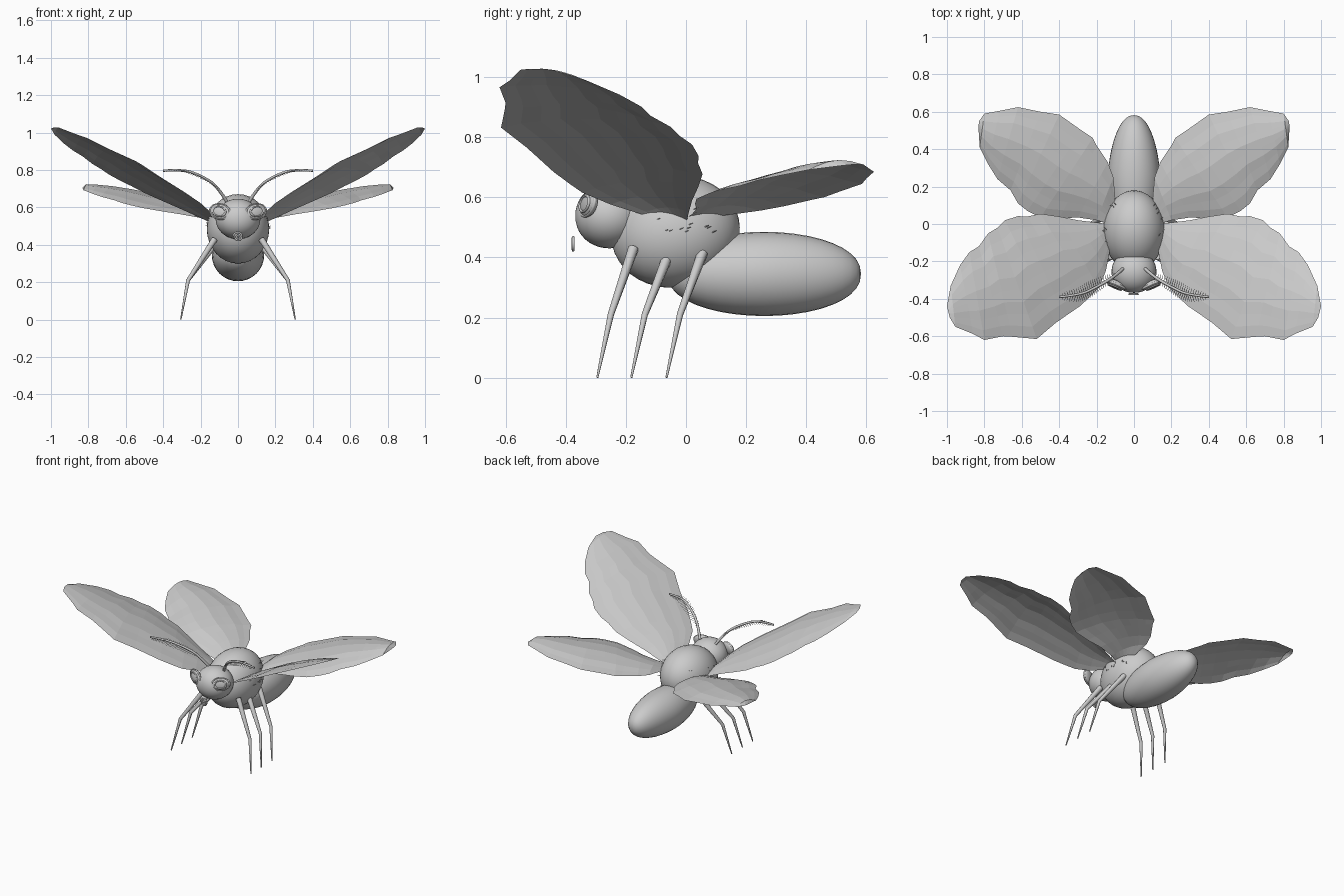
import bpy, math, random
from mathutils import Vector

random.seed(4)
cube = bpy.data.objects.get("Cube")
if cube:
    bpy.data.objects.remove(cube)

grey = bpy.data.materials.new("plain_grey")
grey.use_nodes = True
grey.diffuse_color = (0.6, 0.6, 0.6, 1)
grey.node_tree.nodes["Principled BSDF"].inputs["Base Color"].default_value = (0.6, 0.6, 0.6, 1)


def finish(obj, name, smooth=True):
    obj.name = name
    obj.data.materials.append(grey)
    if smooth:
        for p in obj.data.polygons:
            p.use_smooth = True
    return obj


def ellipsoid(name, centre, radii, tilt=0, blunt=1, narrow=0):
    bpy.ops.mesh.primitive_uv_sphere_add(segments=32, ring_count=20)
    obj = bpy.context.object
    # poles lie along y; blunt below one fills out the ends, narrow slims the rear
    for v in obj.data.vertices:
        x, y, z = v.co
        r = math.hypot(x, y)
        k = r ** (blunt - 1) if r > 1e-4 else 1
        v.co = (x * k * radii[0] * (1 - narrow * max(z, 0)), z * radii[1], -y * k * radii[2])
    obj.location = centre
    obj.rotation_euler.x = tilt
    return finish(obj, name)


def tubes(name, paths, radius, taper=(1, 1), sides=2, kind='POLY'):
    curve = bpy.data.curves.new(name, 'CURVE')
    curve.dimensions = '3D'
    curve.bevel_depth = radius
    curve.bevel_resolution = sides
    curve.use_fill_caps = True
    for path in paths:
        s = curve.splines.new(kind)
        s.points.add(len(path) - 1)
        for i, p in enumerate(path):
            f = i / (len(path) - 1)
            s.points[i].co = (*p, 1)
            s.points[i].radius = taper[0] + (taper[1] - taper[0]) * f
        if kind == 'NURBS':
            s.order_u = 3
            s.use_endpoint_u = True
    obj = bpy.data.objects.new(name, curve)
    bpy.context.collection.objects.link(obj)
    bpy.ops.object.select_all(action='DESELECT')
    obj.select_set(True)
    bpy.context.view_layer.objects.active = obj
    bpy.ops.object.convert(target='MESH')
    return finish(bpy.context.object, name)


def wing(name, side, front, back, height, bow, columns=9):
    # faintly pleated sheet spanned between the front and back edges
    verts, faces = [], []
    rows = len(front)
    for i, (a, b) in enumerate(zip(front, back)):
        for j in range(columns + 1):
            u, t = j / columns, i / (rows - 1)
            p = Vector(a).lerp(Vector(b), u)
            dome = math.sin(math.pi * u) * math.sin(math.pi * t) ** 0.6
            pleat = 0.003 * (j % 2) * math.sin(math.pi * t)
            verts.append((side * p.x, p.y, height(p.x, p.y) + bow * dome + pleat))
    n = columns + 1
    for i in range(rows - 1):
        for j in range(columns):
            f = [i * n + j, (i + 1) * n + j, (i + 1) * n + j + 1, i * n + j + 1]
            faces.append(f if side > 0 else f[::-1])
    mesh = bpy.data.meshes.new(name)
    mesh.from_pydata(verts, [], faces)
    obj = bpy.data.objects.new(name, mesh)
    bpy.context.collection.objects.link(obj)
    return finish(obj, name, smooth=False)


# Body
ellipsoid("thorax", (0, -0.035, 0.485), (0.167, 0.215, 0.185), tilt=0.2)
ellipsoid("abdomen", (0, 0.26, 0.345), (0.14, 0.322, 0.14), blunt=0.9, narrow=0.12)
ellipsoid("head", (0, -0.255, 0.538), (0.12, 0.113, 0.108), blunt=0.93)

# Coiled mouth tube
coil = []
for i in range(50):
    a, r = i * 0.32, 0.003 + 0.023 * i / 49
    coil.append((r * math.cos(a), -0.375, 0.443 + r * math.sin(a)))
tubes("coiled_tongue", [coil], 0.005)

# Wing outlines, root to tip
fore_front = [(.12, -.04), (.13, -.15), (.15, -.25), (.19, -.345), (.23, -.385), (.29, -.44), (.37, -.495),
              (.42, -.53), (.52, -.615), (.65, -.603), (.7, -.6), (.8, -.62), (.86, -.588), (.955, -.55),
              (.985, -.5)]
fore_back = [(.13, 0), (.22, .01), (.3, .02), (.4, .04), (.5, .055), (.57, .04), (.62, .042), (.69, .02),
             (.73, -.02), (.78, -.05), (.83, -.12), (.88, -.15), (.93, -.22), (.98, -.33), (1, -.44)]
hind_front = [(.13, 0), (.2, .02), (.3, .035), (.4, .03), (.5, .035), (.57, .07), (.62, .11),
              (.66, .18), (.73, .24), (.78, .32), (.825, .41), (.832, .52)]
hind_back = [(.1, .14), (.11, .25), (.14, .33), (.2, .42), (.22, .46), (.28, .5), (.4, .585),
             (.5, .6), (.62, .625), (.72, .605), (.8, .59), (.828, .55)]

for side, label in ((1, "left"), (-1, "right")):
    wing(label + "_forewing", side, fore_front, fore_back,
         lambda x, y: 0.53 + 0.475 * (x - 0.17) - 0.22 * y, 0.043)
    wing(label + "_hindwing", side, hind_front, hind_back,
         lambda x, y: 0.533 + 0.165 * (x - 0.15) + 0.115 * y, 0.048)

    # Eyes: flattened domes with two raised rims
    turn = side * 0.42
    eye_at = Vector((side * 0.095, -0.323, 0.577))
    out = Vector((math.sin(turn), -math.cos(turn), 0.1))
    eye = ellipsoid(label + "_eye", eye_at, (0.06, 0.02, 0.042))
    eye.rotation_euler = (-0.15, -side * 0.2, turn)
    for k, size in enumerate((0.058, 0.037)):
        bpy.ops.mesh.primitive_torus_add(major_radius=size, minor_radius=0.006,
                                         major_segments=32, minor_segments=8)
        rim = finish(bpy.context.object, label + "_eye_rim")
        for v in rim.data.vertices:
            x, y, z = v.co
            v.co = (x, z, y * 0.7)
        rim.location = eye_at + out * (0.004 + 0.011 * k)
        rim.rotation_euler = eye.rotation_euler

    # Feathered antennae
    path = [(0.06, -0.24, 0.63), (0.11, -0.285, 0.715), (0.2, -0.337, 0.77),
            (0.29, -0.38, 0.803), (0.4, -0.39, 0.796)]
    path = [Vector((side * x, y, z)) for x, y, z in path]
    tubes(label + "_antenna", [path], 0.009, (1, 0.7), kind='NURBS')
    barbs = []
    for i in range(26):
        f = 0.8 + 3.0 * i / 25
        k = int(f)
        p = path[k].lerp(path[k + 1], f - k) - Vector((0, 0, 0.004))
        reach = 0.045 * math.sin(math.pi * (i + 3) / 32)
        for s in (1, -1):
            barbs.append([p, p + Vector((side * 0.3, s, -0.15)) * reach])
    tubes(label + "_antenna_barbs", barbs, 0.002, (1, 0.5), sides=0)

    # Legs: hip, knee, foot
    for place, y, hip in (("front", -0.175, 0.43), ("middle", -0.062, 0.4), ("rear", 0.055, 0.415)):
        joints = [(0.125, y, hip), (0.267, y - 0.075, 0.21), (0.306, y - 0.12, 0)]
        tubes(f"{label}_{place}_leg", [[(side * a, b, c) for a, b, c in joints]], 0.018, (1, 0.2))

    # Short bristles on the flank
    hairs = []
    for i in range(16):
        y, z = random.uniform(-0.12, 0.11), random.uniform(0.47, 0.6)
        x = 0.167 * math.sqrt(max(0, 1 - ((y + 0.035) / 0.215) ** 2 - ((z - 0.485) / 0.185) ** 2))
        hairs.append([(side * (x - 0.01), y, z), (side * (x + 0.008), y + 0.02, z + 0.008)])
    tubes(label + "_flank_bristles", hairs, 0.0025, (1, 0.3), sides=0)
